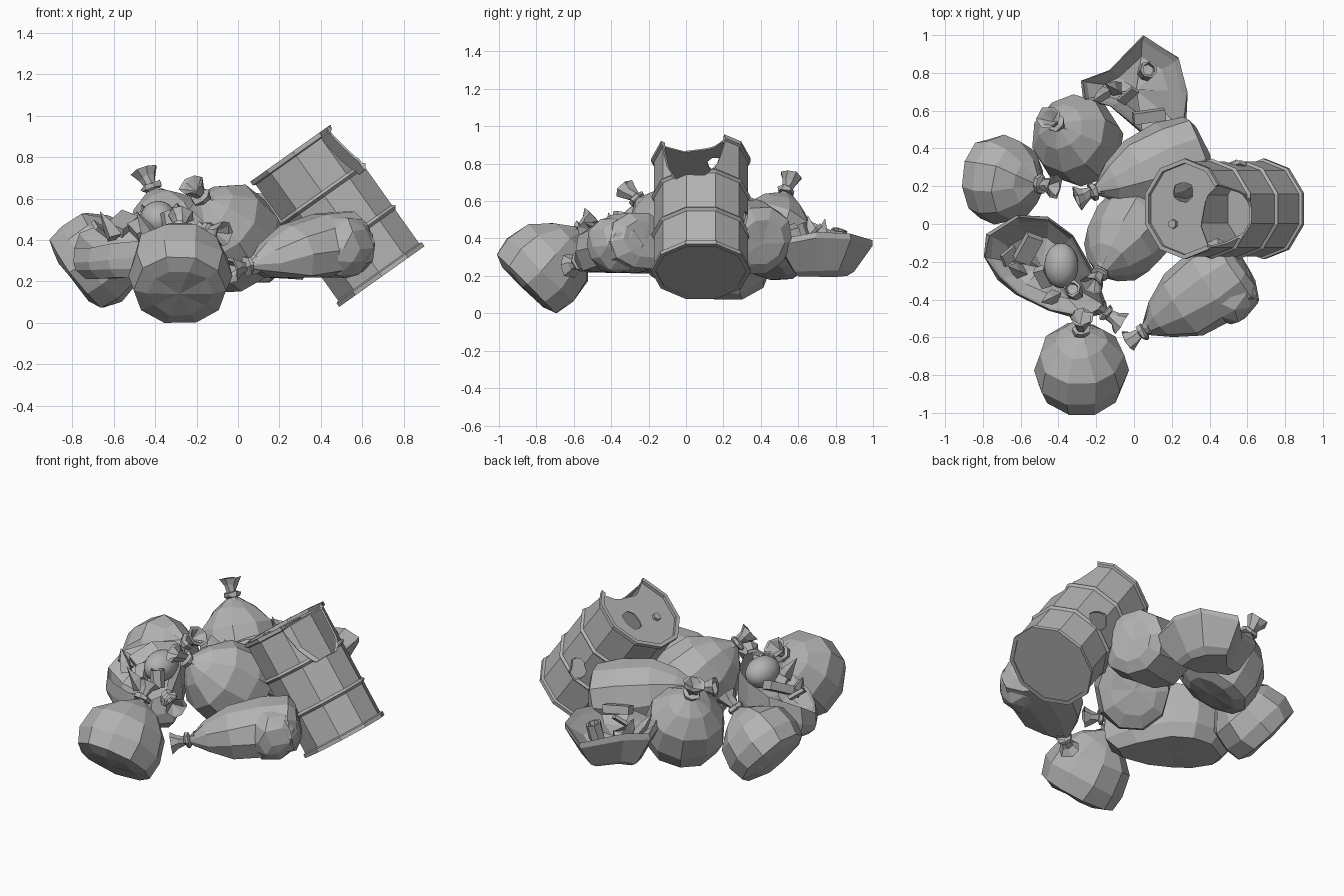
import bpy, bmesh, random
from math import cos, sin, tau, radians
from mathutils import Vector, Matrix, Euler

random.seed(4)
if "Cube" in bpy.data.objects:
    bpy.data.objects.remove(bpy.data.objects["Cube"])

grey = bpy.data.materials.new("plain_grey")
grey.use_nodes = True
grey.diffuse_color = (0.45, 0.45, 0.45, 1)
grey.node_tree.nodes["Principled BSDF"].inputs["Base Color"].default_value = (0.45, 0.45, 0.45, 1)
parts = []


def finish(name, bm, jitter=0.0):
    bmesh.ops.remove_doubles(bm, verts=bm.verts, dist=0.0005)
    for v in bm.verts:
        v.co += Vector([random.uniform(-jitter, jitter) for _ in range(3)])
    mesh = bpy.data.meshes.new(name)
    bm.to_mesh(mesh)
    bm.free()
    mesh.materials.append(grey)
    obj = bpy.data.objects.new(name, mesh)
    bpy.context.collection.objects.link(obj)
    parts.append(obj)
    return obj


def bridge(bm, rings):
    for low, high in zip(rings, rings[1:]):
        n = len(low)
        for i in range(n):
            j = (i + 1) % n
            bm.faces.new((low[i], low[j], high[j], high[i]))


def lathe(name, shells, sides, matrix, jitter=0.0):
    """Turn each profile of (radius, height) points around the local z axis."""
    bm = bmesh.new()
    for profile in shells:
        bridge(bm, [[bm.verts.new(matrix @ Vector((r * cos(tau * i / sides), r * sin(tau * i / sides), z)))
                     for i in range(sides)] for r, z in profile])
    return finish(name, bm, jitter)


def aim(start, direction):
    return Matrix.Translation(start) @ Vector(direction).to_track_quat('Z', 'Y').to_matrix().to_4x4()


def knot(name, point, direction):
    """Tied collar with the loose bag mouth flaring out of it."""
    lathe(name, [[(0, -.03), (.05, -.025), (.028, 0), (.05, .008), (.05, .028), (.027, .036),
                  (.042, .075), (.065, .115), (.05, .11), (0, .06)]], 7, aim(point, direction), .007)


# Blunt bottom, full shoulders, quick gather to the neck
BODY = [(0, -.01), (.62, 0), (.92, .06), (1, .3), (.9, .62), (.54, .85), (.13, 1), (0, 1)]


def bag(name, base, neck, width, height, floor=None):
    base, neck = Vector(base), Vector(neck)
    axis = neck - base
    matrix = aim(base, axis) @ Matrix.Diagonal((width, height, axis.length, 1))
    obj = lathe(name, [BODY], 10, matrix, .008)
    if floor is not None:
        for v in obj.data.vertices:
            v.co.z = max(v.co.z, floor)
    knot(name + "_knot", neck, axis)


def open_bag(name, outline, floor, levels):
    """Torn bag: rings of a scaled outline go up the outside, over the rim and down inside."""
    mid = sum((Vector(p) for p in outline), Vector()) / len(outline)
    bm = bmesh.new()
    bridge(bm, [[bm.verts.new((mid.x + (x - mid.x) * s, mid.y + (y - mid.y) * s, floor + (z - floor) * h))
                 for x, y, z in outline] for s, h in levels])
    bmesh.ops.remove_doubles(bm, verts=bm.verts, dist=0.0005)
    bmesh.ops.recalc_face_normals(bm, faces=bm.faces)
    finish(name, bm, .006)


def box(name, centre, size, turn):
    bm = bmesh.new()
    rot = Euler([radians(a) for a in turn]).to_matrix().to_4x4()
    bmesh.ops.create_cube(bm, size=1, matrix=Matrix.Translation(centre) @ rot @ Matrix.Diagonal((*size, 1)))
    return finish(name, bm)


def lump(name, matrix, radii, jitter):
    bm = bmesh.new()
    bmesh.ops.create_icosphere(bm, subdivisions=2, radius=1, matrix=matrix @ Matrix.Diagonal((*radii, 1)))
    return finish(name, bm, jitter)


# Closed bags
bag("front_bag", (-.28, -.87, .145), (-.28, -.575, .44), .25, .255)
bag("right_bag", (-.80, .245, .225), (-.51, .21, .45), .235, .24)
bag("back_right_bag", (-.25, .40, .25), (-.41, .53, .64), .24, .225)
bag("back_centre_bag", (.36, .40, .38), (-.2, .18, .50), .215, .205)
bag("centre_bag", (.05, .06, .31), (-.17, -.25, .60), .225, .255)
bag("front_left_bag", (.58, -.22, .40), (.06, -.56, .28), .215, .175, floor=.22)
lump("front_left_bag_fold", Matrix.Translation((.515, -.365, .365)), (.14, .17, .155), .012)

# Torn bags
open_bag("torn_front_bag", [(-.8, -.17, .36), (-.78, -.05, .43), (-.62, .05, .50), (-.45, .04, .54),
                            (-.32, -.06, .56), (-.2, -.28, .54), (-.14, -.44, .48), (-.25, -.51, .42),
                            (-.45, -.46, .40), (-.62, -.38, .38), (-.72, -.29, .36)], .22,
         [(0, 0), (.8, 0), (.97, .25), (1, .55), (.95, 1), (.88, .88), (.6, .55), (0, .5)])
knot("torn_front_bag_knot", (-.16, -.46, .44), (.8, -.6, -.05))
open_bag("torn_back_bag", [(.05, 1, .39), (.24, .88, .43), (.29, .7, .44), (.27, .5, .4), (.05, .48, .42),
                           (-.12, .62, .48), (-.27, .66, .49), (-.28, .76, .45), (-.13, .82, .43)], .2,
         [(0, 0), (.5, 0), (.64, .12), (1, .85), (.97, 1), (.88, .88), (.6, .65), (0, .6)])

# Rubbish inside the torn bags
box("front_carton", (-.56, -.13, .48), (.09, .16, .05), (25, 20, -20))
box("front_scrap", (-.48, -.28, .45), (.06, .11, .05), (30, -25, 15))
box("front_flap", (-.66, -.17, .45), (.10, .07, .02), (35, 30, 40))
box("back_carton", (.08, .57, .44), (.17, .06, .05), (15, 8, 8))
box("back_flap", (-.03, .68, .43), (.05, .12, .02), (40, 25, -30))
CAN = [[(0, 0), (.045, 0), (.045, .1), (.035, .1), (.03, .07), (0, .07)]]
lathe("front_can", CAN, 7, aim((-.31, -.36, .44), (-.2, .2, 1)), .004)
lathe("back_can", CAN, 7, aim((.06, .80, .35), (.2, .2, 1)), .004)
SHARD = [[(0, 0), (.04, 0), (.03, .07), (0, .15)]]
for i, (x, y, z) in enumerate([(-.09, .71, .38), (-.15, .69, .39), (-.6, -.25, .41), (-.42, -.38, .41)]):
    lathe("shard_%d" % (i + 1), SHARD, 4, aim((x, y, z), (-.4, .2 * (-1) ** i, .8)), .008)

# Smooth round item
bm = bmesh.new()
bmesh.ops.create_uvsphere(bm, u_segments=24, v_segments=16, radius=1,
                          matrix=Matrix.Translation((-.385, -.22, .50)) @ Matrix.Diagonal((.09, .12, .09, 1)))
ball = finish("round_item", bm)
for poly in ball.data.polygons:
    poly.use_smooth = True

# Drum: outer skin with two ribs, inner skin running back down
length, rad, rim = .742, .252, .266
outer = [(0, .006), (rad - .01, .006), (rad - .01, 0), (rim, 0), (rim, .022), (rad, .028)]
for h in (.24, .49):
    outer += [(rad, h - .014), (rim, h), (rad, h + .014)]
outer += [(rad, length - .028), (rim, length - .022), (rim, length), (rad - .01, length),
          (rad - .01, length - .02), (0, length - .02)]
inner = [(0, length - .028), (rad - .012, length - .028), (rad - .012, .02), (0, .02)]
place = aim((.695, .08, .225), (-.43, 0, .605))
drum = lathe("drum", [outer, inner], 10, place)
lathe("drum_bung", [[(0, 0), (.025, 0), (.025, .02), (0, .02)]], 6,
      place @ Matrix.Translation((.08, -.08, length - .022)))

# Rusted gaps cut through the drum
cutters = [
    lump("rim_gap_cutter", place @ Matrix.Translation((.07, .26, .69)), (.20, .17, .25), .022),
    lump("lid_hole_cutter", place @ Matrix.Translation((-.09, -.02, length - .025)), (.055, .07, .05), .006),
    lump("side_hole_cutter", place @ Matrix.Translation((-.25, .02, .30)), (.06, .06, .075), .01)]
for cutter in cutters:
    cutter.hide_render = True
    mod = drum.modifiers.new(cutter.name, 'BOOLEAN')
    mod.operation, mod.solver, mod.object = 'DIFFERENCE', 'EXACT', cutter
bpy.context.view_layer.update()
baked = bpy.data.meshes.new_from_object(drum.evaluated_get(bpy.context.evaluated_depsgraph_get()))
drum.modifiers.clear()
drum.data = baked
for cutter in cutters:
    parts.remove(cutter)
    bpy.data.objects.remove(cutter)

# Stand the pile on the ground
lowest = min(v.co.z for obj in parts for v in obj.data.vertices)
for obj in parts:
    obj.data.transform(Matrix.Translation((0, 0, -lowest)))
